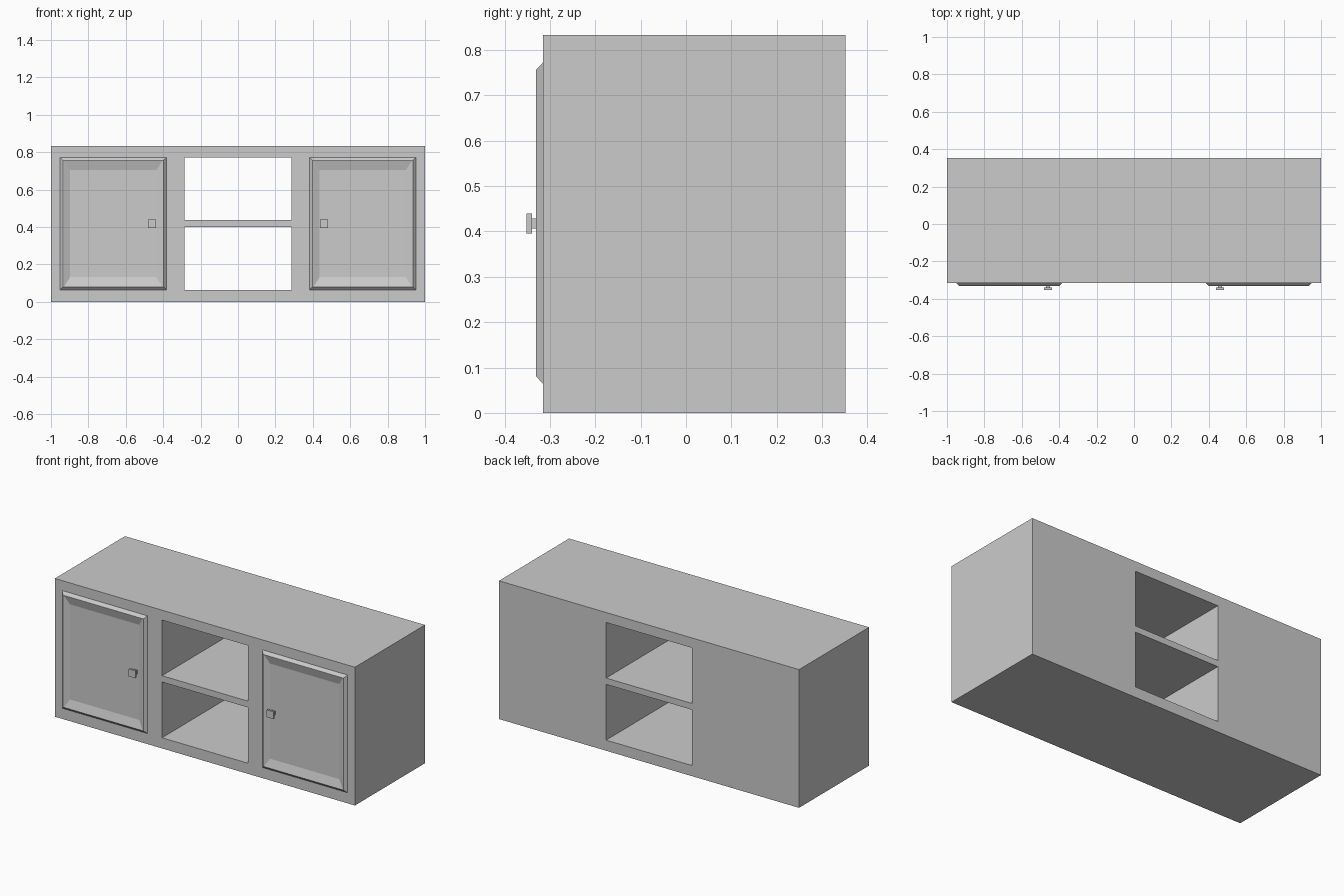
import bpy, bmesh

if "Cube" in bpy.data.objects:
    bpy.data.objects.remove(bpy.data.objects["Cube"])

FRONT, BACK, TOP = -0.315, 0.352, 0.833


def make_object(name, bm):
    bmesh.ops.recalc_face_normals(bm, faces=bm.faces)
    mesh = bpy.data.meshes.new(name)
    bm.to_mesh(mesh)
    bm.free()
    obj = bpy.data.objects.new(name, mesh)
    bpy.context.collection.objects.link(obj)
    return obj


def ring_solid(name, rings):
    """Capped solid through rectangles (x0, x1, z0, z1, y)."""
    bm = bmesh.new()
    loops = [[bm.verts.new((x, y, z)) for x, z in
              ((x0, z0), (x1, z0), (x1, z1), (x0, z1))]
             for x0, x1, z0, z1, y in rings]
    for a, b in zip(loops, loops[1:]):
        for i in range(4):
            j = (i + 1) % 4
            bm.faces.new((a[i], a[j], b[j], b[i]))
    bm.faces.new(loops[0])
    bm.faces.new(loops[-1])
    return make_object(name, bm)


def box(name, x0, x1, y0, y1, z0, z1):
    return ring_solid(name, [(x0, x1, z0, z1, y0), (x0, x1, z0, z1, y1)])


# Cabinet block with two open shelf bays cut right through
cabinet = box("cabinet_body", -1, 1, FRONT, BACK, 0, TOP)
for i, (z0, z1) in enumerate(((0.064, 0.4), (0.438, 0.773))):
    cutter = box(f"bay_cutter_{i}", -0.286, 0.286, -0.6, 0.6, z0, z1)
    cutter.hide_render = True
    cutter.hide_viewport = True
    cutter.display_type = 'WIRE'
    cut = cabinet.modifiers.new("shelf_bay", 'BOOLEAN')
    cut.operation = 'DIFFERENCE'
    cut.solver = 'EXACT'
    cut.object = cutter

# Doors: chamfered edge, thin rim, sloped recess and flat panel
for side, s in (("left", -1), ("right", 1)):
    def ring(dx, dz, y):
        xs = sorted((s * (0.383 + dx), s * (0.951 - dx)))
        return (*xs, 0.064 + dz, 0.773 - dz, y)

    ring_solid(f"{side}_door", [
        ring(0, 0, FRONT + 0.005),
        ring(0, 0, FRONT),
        ring(0.016, 0.017, -0.331),
        ring(0.022, 0.019, -0.331),
        ring(0.053, 0.068, -0.317),
    ])

    # Square knob on a short stem
    x, z = s * 0.46, 0.418
    box(f"{side}_knob_stem", x - 0.011, x + 0.011, -0.342, FRONT + 0.005, z - 0.011, z + 0.011)
    box(f"{side}_knob", x - 0.022, x + 0.022, -0.352, -0.34, z - 0.022, z + 0.022)
